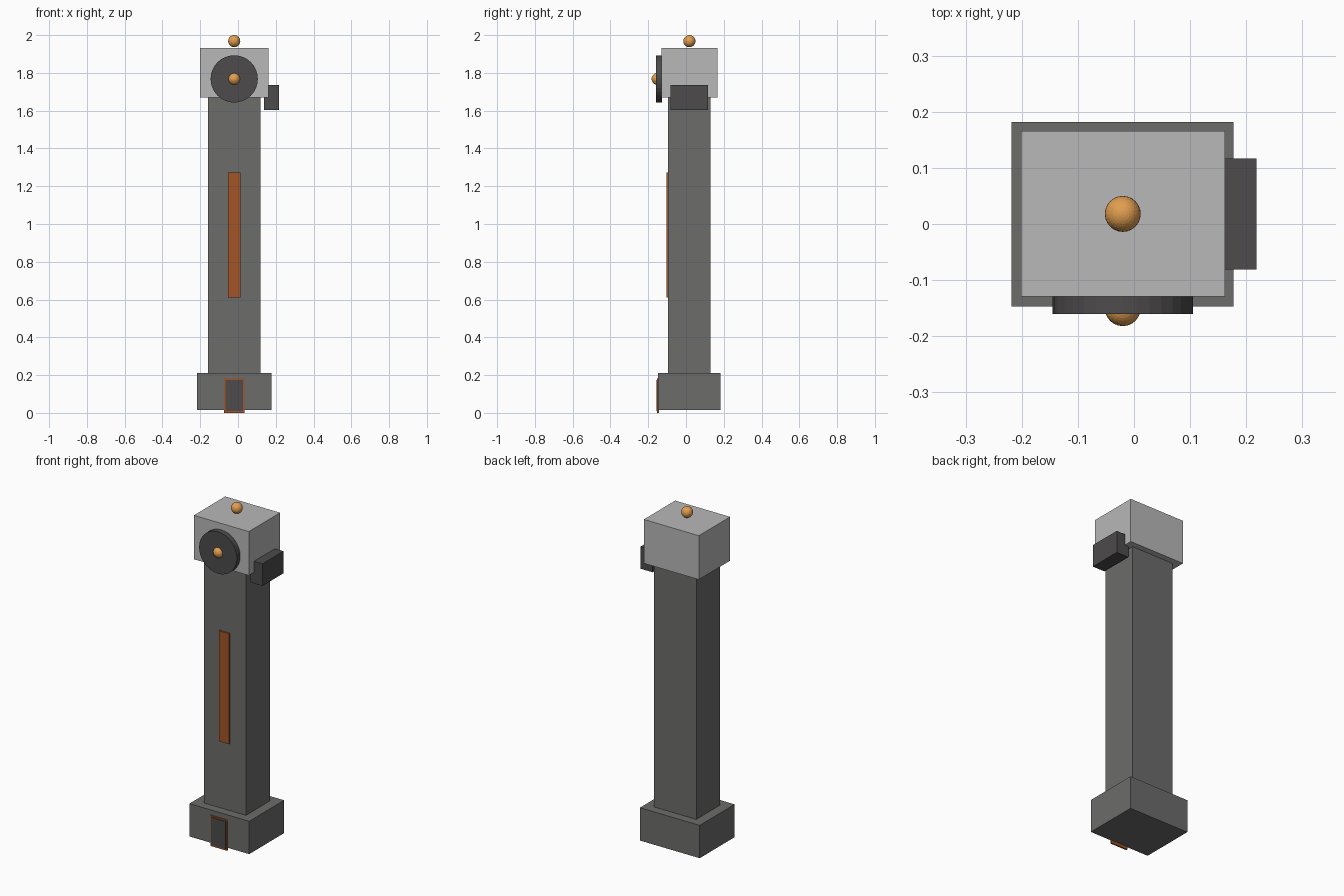
import bpy
import math

if "Cube" in bpy.data.objects:
    bpy.data.objects.remove(bpy.data.objects["Cube"])


def material(name, rgb):
    m = bpy.data.materials.new(name)
    m.diffuse_color = (*rgb, 1)
    m.use_nodes = True
    m.node_tree.nodes["Principled BSDF"].inputs["Base Color"].default_value = m.diffuse_color
    return m


LIGHT = material("light_stone", (0.48, 0.48, 0.48))
MID = material("mid_stone", (0.15, 0.15, 0.147))
DARK = material("dark_stone", (0.075, 0.07, 0.07))
RUST = material("rust", (0.36, 0.09, 0.02))
AMBER = material("amber", (0.75, 0.34, 0.08))


def finish(name, mat):
    ob = bpy.context.object
    ob.name = name
    ob.data.materials.append(mat)
    return ob


def box(name, xs, ys, zs, mat):
    spans = (xs, ys, zs)
    bpy.ops.mesh.primitive_cube_add(size=1, location=[(a + b) / 2 for a, b in spans])
    bpy.context.object.scale = [b - a for a, b in spans]
    bpy.ops.object.transform_apply(location=False, rotation=False, scale=True)
    return finish(name, mat)


def ball(name, loc, mat):
    bpy.ops.mesh.primitive_uv_sphere_add(segments=24, ring_count=16, radius=0.032, location=loc)
    return finish(name, mat)


CX = -0.02  # tower axis

# Tower body
box("base", (-0.218, 0.177), (-0.147, 0.182), (0.016, 0.212), MID)
box("shaft", (-0.159, 0.119), (-0.095, 0.13), (0.212, 1.669), MID)
box("head", (-0.201, 0.162), (-0.129, 0.166), (1.669, 1.931), LIGHT)
box("side_balcony", (0.138, 0.218), (-0.081, 0.117), (1.603, 1.735), DARK)

# Front trim
box("shaft_strip", (CX - 0.034, CX + 0.034), (-0.104, -0.09), (0.612, 1.272), RUST)
box("door_frame", (CX - 0.055, CX + 0.055), (-0.153, -0.143), (0.0, 0.182), RUST)
box("door", (CX - 0.047, CX + 0.047), (-0.157, -0.147), (0.01, 0.174), DARK)

# Dial with hub, and roof finial
bpy.ops.mesh.primitive_cylinder_add(vertices=32, radius=0.125, depth=0.034,
                                    location=(CX, -0.143, 1.768),
                                    rotation=(math.pi / 2, 0, 0))
finish("dial", DARK)
ball("dial_hub", (CX, -0.15, 1.768), AMBER)
ball("roof_finial", (CX, 0.018, 1.968), AMBER)
